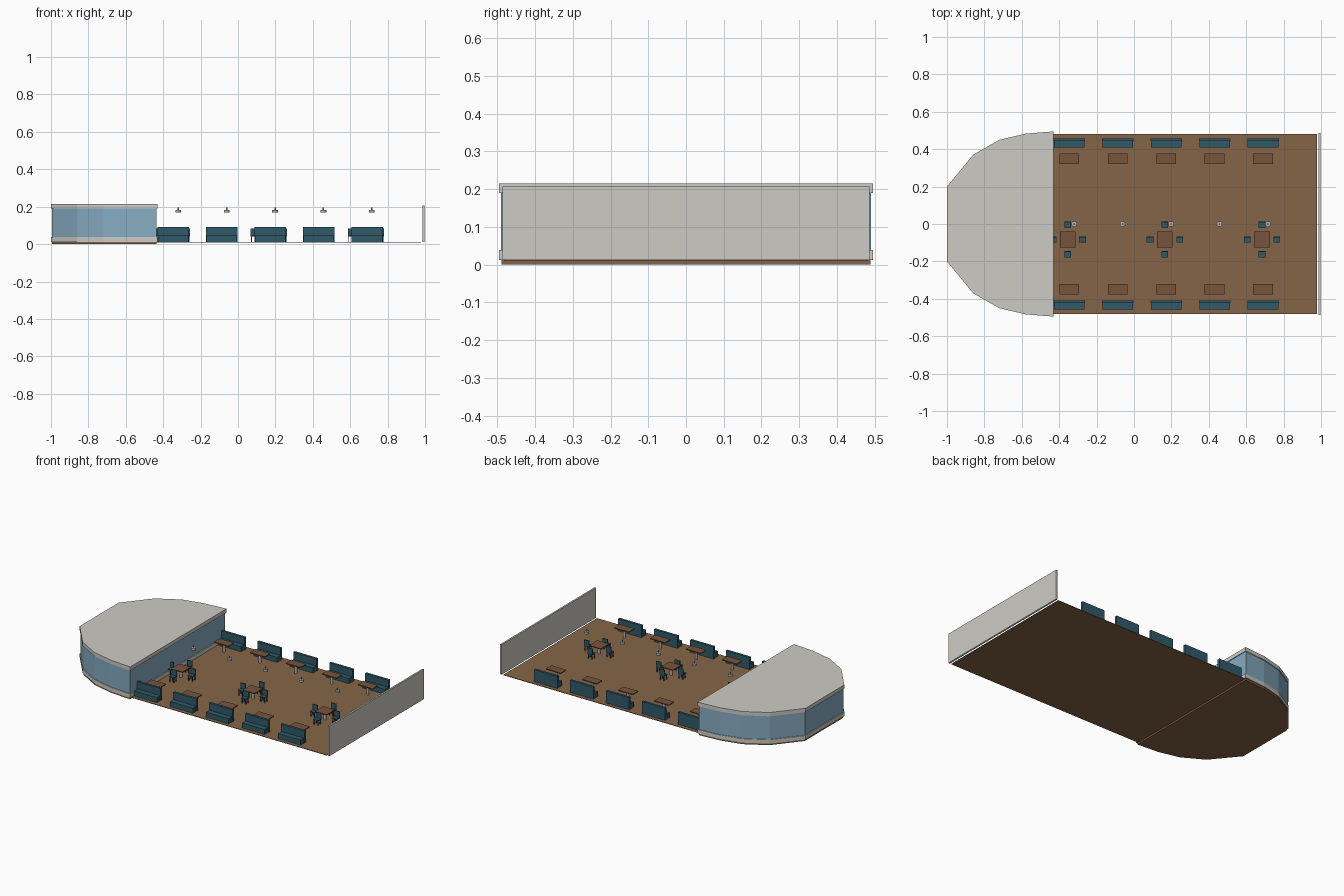
import bpy, bmesh, math
from mathutils import Matrix, Vector

if "Cube" in bpy.data.objects:
    bpy.data.objects.remove(bpy.data.objects["Cube"])


def material(name, rgb):
    m = bpy.data.materials.new(name)
    m.diffuse_color = (*rgb, 1)
    m.use_nodes = True
    m.node_tree.nodes["Principled BSDF"].inputs["Base Color"].default_value = m.diffuse_color
    return m


WOOD = material("floor_wood", (0.24, 0.13, 0.065))
TABLE = material("table_wood", (0.19, 0.09, 0.045))
TEAL = material("upholstery", (0.03, 0.10, 0.14))
GLASS = material("glass_blue", (0.24, 0.41, 0.54))
SHELL = material("pale_shell", (0.61, 0.60, 0.56))
METAL = material("metal", (0.45, 0.45, 0.45))


def finish(bm, name, mat):
    bmesh.ops.recalc_face_normals(bm, faces=bm.faces)
    me = bpy.data.meshes.new(name)
    bm.to_mesh(me)
    bm.free()
    me.materials.append(mat)
    ob = bpy.data.objects.new(name, me)
    bpy.context.collection.objects.link(ob)
    return ob


def boxes(name, mat, spans, at=(0, 0)):
    """One object from boxes given as (x0, x1, y0, y1, z0, z1)."""
    bm = bmesh.new()
    for x0, x1, y0, y1, z0, z1 in spans:
        centre = Vector(((x0 + x1) / 2 + at[0], (y0 + y1) / 2 + at[1], (z0 + z1) / 2))
        size = Matrix.Diagonal((x1 - x0, y1 - y0, z1 - z0, 1))
        bmesh.ops.create_cube(bm, size=1, matrix=Matrix.Translation(centre) @ size)
    return finish(bm, name, mat)


def cylinders(name, mat, parts, at, sides=12):
    """One object from stacked upright cylinders given as (radius, z0, z1)."""
    bm = bmesh.new()
    for r, z0, z1 in parts:
        bmesh.ops.create_cone(bm, cap_ends=True, segments=sides, radius1=r, radius2=r, depth=z1 - z0,
                              matrix=Matrix.Translation((*at, (z0 + z1) / 2)))
    return finish(bm, name, mat)


def bow_prism(name, mat, z0, z1, inset):
    """Extrude the faceted bow outline, pulled inwards by inset."""
    half = [(-0.43, 0.495), (-0.58, 0.483), (-0.72, 0.45), (-0.86, 0.37), (-1.0, 0.2)]
    outline = half + [(x, -y) for x, y in reversed(half)]
    cx = -0.715
    sx, sy = 1 - inset / 0.285, 1 - inset / 0.495
    bm = bmesh.new()
    face = bm.faces.new([bm.verts.new((cx + (x - cx) * sx, y * sy, z0)) for x, y in outline])
    top = bmesh.ops.extrude_face_region(bm, geom=[face])
    bmesh.ops.translate(bm, vec=(0, 0, z1 - z0),
                        verts=[v for v in top["geom"] if isinstance(v, bmesh.types.BMVert)])
    return finish(bm, name, mat)


# Closed bow cabin
bow_prism("bow_floor", WOOD, 0, 0.012, 0.006)
bow_prism("bow_sill", SHELL, 0.012, 0.038, 0)
bow_prism("bow_glazing", GLASS, 0.038, 0.19, 0.005)
bow_prism("bow_roof", SHELL, 0.19, 0.215, 0)

# Open saloon deck and end wall
boxes("saloon_floor", WOOD, [(-0.435, 0.978, -0.482, 0.482, 0.009, 0.0125)])
boxes("end_wall", SHELL, [(0.987, 0.998, -0.486, 0.486, 0.012, 0.207)])

# Bench and table rows along both sides, plus ceiling lights
for i in range(5):
    x = -0.346 + 0.259 * i
    for side, label in ((1, "rear"), (-1, "front")):
        boxes(f"{label}_bench_{i}", TEAL, [
            (-0.082, 0.082, -0.025, 0.022, 0.0125, 0.045),
            (-0.084, 0.084, 0.010, 0.025, 0.0125, 0.092)], (x, 0.433 * side))
        at = (x, 0.35 * side)
        boxes(f"{label}_table_top_{i}", TABLE, [(-0.053, 0.053, -0.028, 0.028, 0.069, 0.075)], at)
        cylinders(f"{label}_table_post_{i}", METAL, [(0.008, 0.0125, 0.069)], at)
    cylinders(f"ceiling_light_{i}", METAL, [(0.015, 0.168, 0.182), (0.004, 0.182, 0.195)],
              (-0.32 + 0.259 * i, 0))

# Square centre tables, each with four chairs
for i in range(3):
    x, y = -0.354 + 0.519 * i, -0.083
    boxes(f"centre_table_top_{i}", TABLE, [(-0.042, 0.042, -0.042, 0.042, 0.066, 0.072)], (x, y))
    cylinders(f"centre_table_post_{i}", METAL, [(0.009, 0.0125, 0.066)], (x, y))
    for k in range(4):
        a = k * math.pi / 2
        at = (x + 0.079 * math.cos(a), y + 0.079 * math.sin(a))
        legs = [(sx * 0.013 - 0.0025, sx * 0.013 + 0.0025, sy * 0.012 - 0.0025, sy * 0.012 + 0.0025,
                 0.0125, 0.042) for sx in (-1, 1) for sy in (-1, 1)]
        boxes(f"chair_{i}_{k}", TEAL, [
            (-0.018, 0.018, -0.017, 0.017, 0.042, 0.048),
            (-0.018, 0.018, 0.011, 0.017, 0.048, 0.084)] + legs, at)
